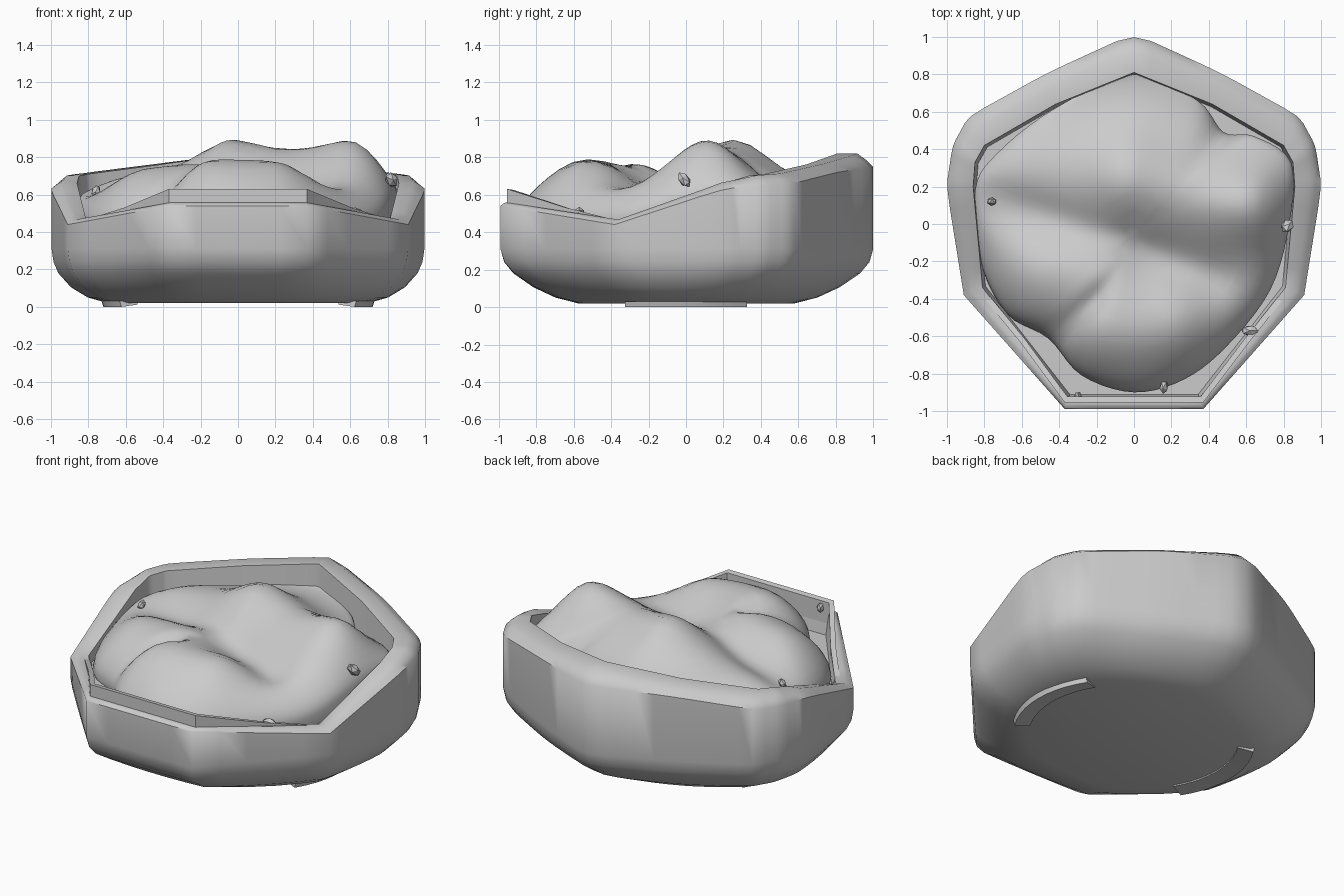
import bpy, bmesh, math
from mathutils import Vector

if "Cube" in bpy.data.objects:
    bpy.data.objects.remove(bpy.data.objects["Cube"])

def add_mesh(name, verts, faces, angle=30):
    me = bpy.data.meshes.new(name)
    bm = bmesh.new()
    vs = [bm.verts.new(v) for v in verts]
    for f in faces:
        bm.faces.new([vs[i] for i in f])
    bmesh.ops.recalc_face_normals(bm, faces=bm.faces)
    bm.to_mesh(me)
    bm.free()
    ob = bpy.data.objects.new(name, me)
    bpy.context.collection.objects.link(ob)
    bpy.ops.object.select_all(action='DESELECT')
    ob.select_set(True)
    bpy.context.view_layer.objects.active = ob
    bpy.ops.object.shade_smooth_by_angle(angle=math.radians(angle))
    return ob

def loft(rings, cap_start=True, cap_end=True):
    n = len(rings[0])
    verts = [v for r in rings for v in r]
    faces = [(k*n+i, k*n+(i+1) % n, (k+1)*n+(i+1) % n, (k+1)*n+i)
             for k in range(len(rings)-1) for i in range(n)]
    if cap_start:
        faces.append(tuple(range(n)))
    if cap_end:
        faces.append(tuple(range((len(rings)-1)*n, len(rings)*n)))
    return verts, faces

def divide(pts, seg, smooth=0):
    """Split each side; optionally round the corners of the rear half."""
    out = [Vector(p).lerp(Vector(pts[(i+1) % len(pts)]), s/seg)
           for i, p in enumerate(pts) for s in range(seg)]
    for _ in range(smooth):
        out = [p*.5 + (out[i-1] + out[(i+1) % len(out)])*.25 if p.y > 0 else p
               for i, p in enumerate(out)]
    return out

def catmull(pts, seg):
    out, n = [], len(pts)
    for i in range(n):
        a, b, c, d = (Vector(pts[(i+k-1) % n]) for k in range(4))
        for s in range(seg):
            t = s/seg
            out.append(0.5*(2*b + (c-a)*t + (2*a-5*b+4*c-d)*t*t + (3*b-a-3*c+d)*t**3))
    return out

# Shell: softly faceted seven-sided bowl, right half of each rim line is mirrored
half_out = [(.46, .81, .72), (.885, .575, .66), (.97, .42, .65), (1.003, .2, .63),
            (.91, -.38, .44), (.37, -.99, .54)]
half_in = [(.42, .64, .76), (.80, .42, .71), (.85, .33, .70), (.86, .2, .66),
           (.81, -.34, .46), (.35, -.93, .55)]
def mirrored(top, half):
    return [top] + half + [(-x, y, z) for x, y, z in reversed(half)]
outer = divide(mirrored((0, 1.02, .75), half_out), 5, 1)
inner = divide(mirrored((0, .81, .82), half_in), 5)

rings = []
for sx, sy, z, rnd in [(.70, .58, .02, .75), (.81, .70, .05, .5), (.90, .82, .105, .3),
                       (.965, .93, .18, .1), (.99, .98, .24, .03), (1, 1, .31, 0)]:
    ring = []
    for p in outer:
        a = math.atan2(p.y, p.x)
        q = Vector((p.x, p.y)).lerp(Vector((math.cos(a), math.sin(a))), rnd)
        ring.append((q.x*sx, q.y*sy, z))
    rings.append(ring)
rings.append(outer)
for t, k, up in [(.2, .45, .005), (.45, .85, .01)]:
    rings.append([(*o.lerp(i, t).xy, o.z + (i.z-o.z)*k + up) for o, i in zip(outer, inner)])
rings.append(inner)
rings.append([(i.x*.98, i.y*.98, .42) for i in inner])
add_mesh("shell", *loft(rings), angle=50)

# Raised inner lip around the front
path = [(-.80, -.40, .47), (-.61, -.63, .53), (-.37, -.955, .63), (.37, -.955, .63),
        (.61, -.64, .53), (.80, -.40, .47)]
verts, faces = [], []
for x, y, z in path:
    for s, h in [(1, .40), (1, z), (.965, z-.005), (.965, .40)]:
        verts.append((x*s, y*s, h))
for k in range(len(path)-1):
    for i in range(4):
        j = (i+1) % 4
        faces.append((k*4+i, k*4+j, k*4+4+j, k*4+4+i))
faces += [(0, 1, 2, 3), tuple(len(verts)-4+i for i in range(4))]
add_mesh("front_lip", verts, faces)

# Cushion: lumpy filling, folded by a diagonal valley and a crease
rim = catmull([(.83, .0, .58), (.84, .33, .62), (.64, .47, .62), (.48, .49, .53), (.34, .66, .63),
               (0, .80, .68), (-.42, .62, .64), (-.73, .38, .61), (-.85, .18, .58),
               (-.82, -.2, .46), (-.68, -.48, .44), (-.46, -.61, .45), (-.28, -.81, .47),
               (0, -.90, .47), (.27, -.83, .47), (.50, -.65, .46), (.73, -.35, .48)], 5)

def seg_dist(p, a, b):
    a, b = Vector(a), Vector(b)
    t = max(0, min(1, (p-a).dot(b-a)/(b-a).length_squared))
    return (p-(a+(b-a)*t)).length

def height(x, y):
    p = Vector((x, y))
    def lump(a, b, amp, s):
        return amp*math.exp(-(seg_dist(p, a, b)/s)**2)
    return (.66 + lump((.66, .11), (.72, .07), .08, .20)
            + lump((.0, .24), (.58, .10), .18, .27)
            + lump((-.6, .34), (-.1, .28), .06, .25)
            + lump((-.12, -.57), (.18, -.54), .13, .25)
            + lump((-.50, -.25), (-.2, -.2), .09, .22)
            - lump((-.75, .12), (.42, -.28), .06, .13)
            - lump((-.17, -.37), (-.44, -.63), .05, .06))

centre = Vector((0, -.05))
steps = [1, .985, .96, .92, .87, .81, .74, .66, .57, .47, .36, .25, .14, .05]
crings = [[(p.x*.98, p.y*.98, .40) for p in rim]]
for t in steps:
    ring = []
    for p in rim:
        q = centre + (p.xy - centre)*t
        f = (1 - t**6)**.6
        ring.append((q.x, q.y, p.z + (height(q.x, q.y) - p.z)*f))
    crings.append(ring)
add_mesh("cushion", *loft(crings), angle=60)

# Thin curved feet strips under the base
def foot(name, side):
    n, rows = 10, []
    for k in range(n+1):
        a = math.radians(-30 + 60*k/n)
        c, s = math.cos(a)*side, math.sin(a)
        rows.append([(c*.72, s*.65, 0.0), (c*.73, s*.65, .03), (c*.62, s*.58, .03), (c*.62, s*.58, .012)])
    add_mesh(name, *loft(rows))
foot("foot_right", 1)
foot("foot_left", -1)

# Small crumbs caught between cushion and rim
for i, (x, y, z, r) in enumerate([(.62, -.57, .50, .05), (-.76, .12, .62, .035), (.82, -.01, .68, .05),
                                  (.16, -.87, .54, .04), (-.30, -.92, .58, .035)]):
    bpy.ops.mesh.primitive_ico_sphere_add(subdivisions=1, radius=r, location=(x, y, z),
                                          rotation=(i, i*2, i*.5))
    crumb = bpy.context.object
    crumb.name = f"crumb_{i+1}"
    crumb.scale = (1, .6, .7)
